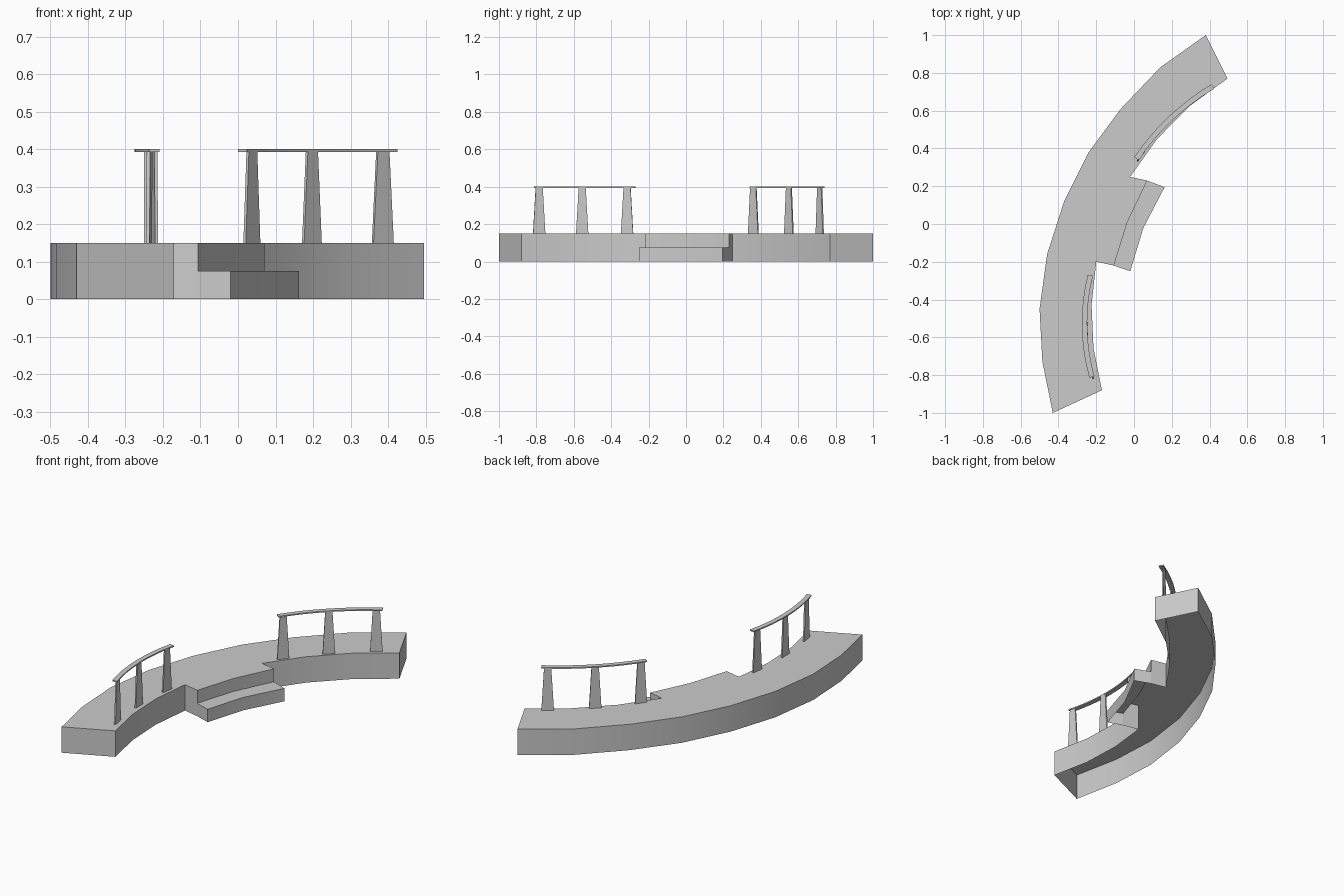
import bpy, bmesh
from math import cos, sin, radians, atan2

if "Cube" in bpy.data.objects:
    bpy.data.objects.remove(bpy.data.objects["Cube"])

CX, CY = 1.277, -0.546      # centre of curvature of the whole platform
H, HS = 0.15, 0.075         # deck and step heights


def arc(a0, a1, r0, r1, n, bulge=0.0):
    pts = []
    for i in range(n + 1):
        t = i / n
        a = radians(a0 + (a1 - a0) * t)
        r = r0 + (r1 - r0) * t + bulge * 4 * t * (1 - t)
        pts.append((CX + r * cos(a), CY + r * sin(a)))
    return pts


def make(name, faces, recalc=True):
    bm = bmesh.new()
    for f in faces:
        bm.faces.new([bm.verts.new(p) for p in f])
    bmesh.ops.remove_doubles(bm, verts=bm.verts, dist=1e-5)
    if recalc:
        bmesh.ops.recalc_face_normals(bm, faces=bm.faces)
    me = bpy.data.meshes.new(name)
    bm.to_mesh(me)
    bm.free()
    ob = bpy.data.objects.new(name, me)
    bpy.context.collection.objects.link(ob)
    bpy.ops.object.select_all(action='DESELECT')
    ob.select_set(True)
    bpy.context.view_layer.objects.active = ob
    bpy.ops.object.shade_smooth_by_angle(angle=radians(30))
    return ob


def wall(p, q, z0, z1):
    return [(*p, z0), (*q, z0), (*q, z1), (*p, z1)]


# Curved deck, open underneath, with the upper landing in its outline
outer = [(0.38, 1.0), (0.14, 0.83), (-0.07, 0.61), (-0.24, 0.38), (-0.37, 0.12),
         (-0.46, -0.16), (-0.50, -0.45), (-0.485, -0.73), (-0.43, -1.0)]
inner_left = arc(193.0, 166.8, 1.485, 1.517, 3)
landing = [(-0.107, -0.22), (-0.035, 0.01), (0.07, 0.23)]
inner_right = arc(148.5, 120.7, 1.522, 1.531, 3)
loop = outer + inner_left + landing + inner_right
faces = [[(*p, H) for p in loop]]
for p, q in zip(loop, loop[1:] + loop[:1]):
    low = HS if p in landing and q in landing else 0
    faces.append(wall(p, q, low, H))
# wind the walls to face outwards around the counter-clockwise outline
make("deck", [faces[0]] + faces[1:], recalc=False)

# Lower step: tread, riser and two ends, open underneath
front = [(-0.02, -0.25), (0.05, -0.02), (0.162, 0.195)]
step = []
for i in range(2):
    step.append([(*landing[i], HS), (*front[i], HS), (*front[i + 1], HS), (*landing[i + 1], HS)])
    step.append(wall(front[i], front[i + 1], 0, HS))
step.append(wall(landing[0], front[0], 0, HS))
step.append(wall(front[2], landing[2], 0, HS))
make("lower_step", step, recalc=False)


# Flat tapering posts, turned to follow the curve
def post(name, x, y):
    a = atan2(y - CY, x - CX)
    rx, ry = cos(a), sin(a)
    rings = []
    for z, w in ((H, 0.033), (0.393, 0.019)):
        rings.append([(x + rx * t - ry * s, y + ry * t + rx * s, z)
                      for s, t in ((-w, -0.004), (w, -0.004), (w, 0.004), (-w, 0.004))])
    b, t = rings
    sides = [[b[i], b[(i + 1) % 4], t[(i + 1) % 4], t[i]] for i in range(4)]
    make(name, sides + [b, t])


# Thin curved handrails
def rail(name, a0, a1, r0, r1, bulge):
    inn = arc(a0, a1, r0 - 0.014, r1 - 0.014, 8, bulge)
    out = arc(a0, a1, r0 + 0.014, r1 + 0.014, 8, bulge)
    ring = inn + out[::-1]
    fs = [wall(p, q, 0.393, 0.40) for p, q in zip(ring, ring[1:] + ring[:1])]
    for z in (0.393, 0.40):
        for i in range(8):
            fs.append([(*inn[i], z), (*inn[i + 1], z), (*out[i + 1], z), (*out[i], z)])
    make(name, fs)


posts = {"right": [(0.037, 0.36), (0.197, 0.55), (0.386, 0.715)],
         "left": [(-0.235, -0.315), (-0.247, -0.555), (-0.222, -0.785)]}
for side, pts in posts.items():
    for i, (x, y) in enumerate(pts):
        post(f"{side}_post_{i + 1}", x, y)
rail("right_handrail", 144.8, 124.0, 1.548, 1.537, 0.005)
rail("left_handrail", 169.7, 190.0, 1.533, 1.523, 0.011)
